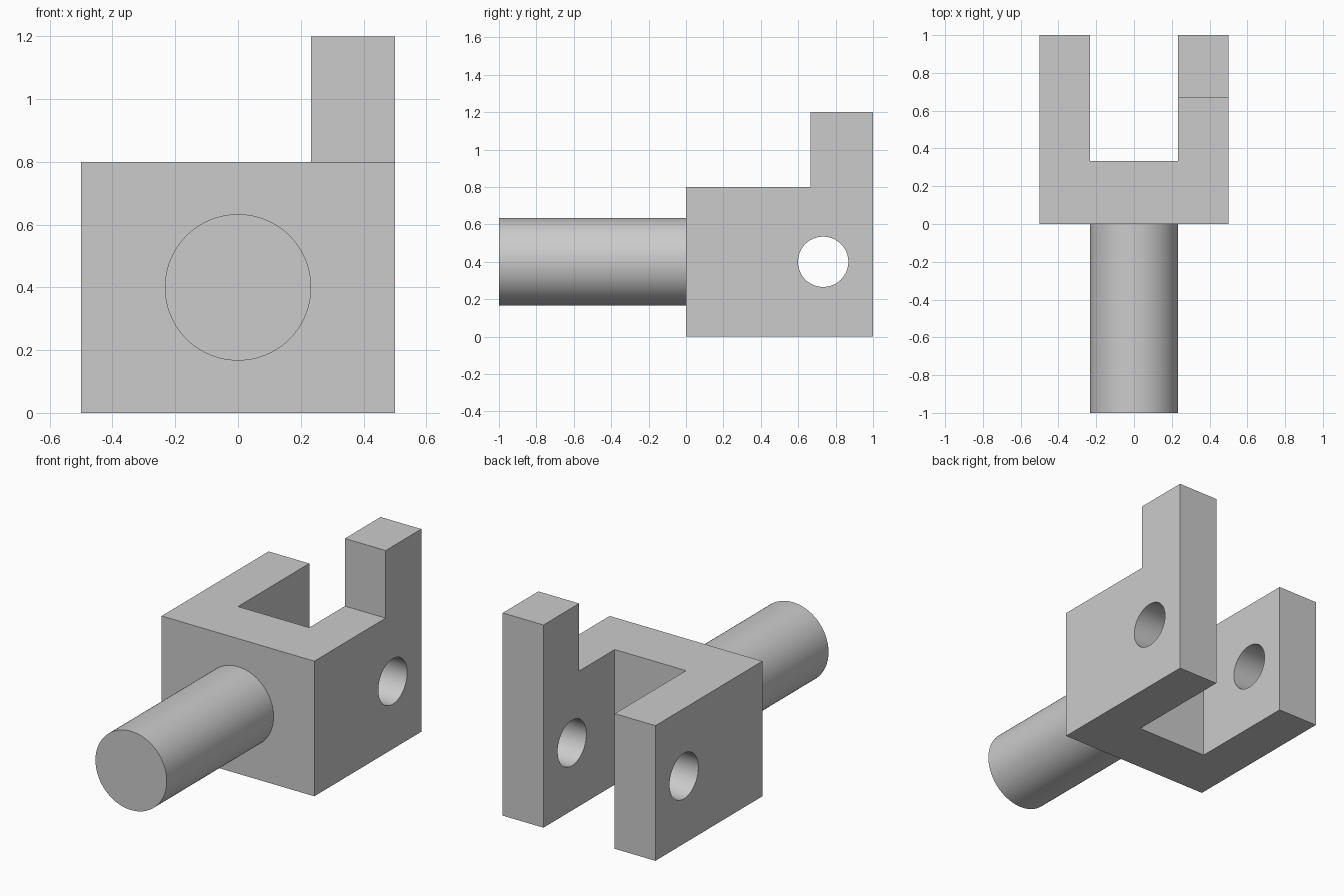
import bpy, bmesh
from math import pi, radians
from mathutils import Matrix

cube = bpy.data.objects.get("Cube")
if cube:
    bpy.data.objects.remove(cube, do_unlink=True)

HALF, SLOT = 0.5, 0.2333      # half width of block and of slot
HEIGHT, TALL = 0.8, 1.2       # block height, raised arm height
SLOT_Y, STEP_Y = 0.3333, 0.6667
AXIS_Z = HEIGHT / 2

steel = bpy.data.materials.new("plain_grey")
steel.use_nodes = True
grey = (0.6, 0.6, 0.6, 1)
steel.diffuse_color = grey
steel.node_tree.nodes["Principled BSDF"].inputs["Base Color"].default_value = grey


def make_object(name, bm):
    bmesh.ops.recalc_face_normals(bm, faces=bm.faces)
    mesh = bpy.data.meshes.new(name)
    bm.to_mesh(mesh)
    bm.free()
    obj = bpy.data.objects.new(name, mesh)
    bpy.context.collection.objects.link(obj)
    mesh.materials.append(steel)
    return obj


def make_cylinder(name, radius, length, centre, axis):
    bm = bmesh.new()
    turn = Matrix.Rotation(pi / 2, 4, axis)
    bmesh.ops.create_cone(bm, cap_ends=True, segments=96, radius1=radius,
                          radius2=radius, depth=length,
                          matrix=Matrix.Translation(centre) @ turn)
    return make_object(name, bm)


def smooth(obj):
    bpy.ops.object.select_all(action='DESELECT')
    obj.select_set(True)
    bpy.context.view_layer.objects.active = obj
    bpy.ops.object.shade_smooth_by_angle(angle=radians(30))


# Fork: U-shaped plan pulled up, then the end of the left arm pulled higher
bm = bmesh.new()
plan = [(-HALF, 0), (HALF, 0), (HALF, STEP_Y), (SLOT, STEP_Y),
        (SLOT, SLOT_Y), (-SLOT, SLOT_Y), (-SLOT, 1), (-HALF, 1)]
verts = [bm.verts.new((x, y, 0)) for x, y in plan]
tip = [bm.verts.new((x, 1, 0)) for x in (HALF, SLOT)]
bm.faces.new(verts)
bm.faces.new([verts[3], verts[2], *tip])
result = bmesh.ops.extrude_face_region(bm, geom=bm.faces[:], use_keep_orig=True)
raised = [g for g in result["geom"] if isinstance(g, bmesh.types.BMVert)]
bmesh.ops.translate(bm, verts=raised, vec=(0, 0, HEIGHT))
arm_top = [f for f in bm.faces if all(v.co.z > AXIS_Z and v.co.x > 0
                                      and v.co.y > SLOT_Y + 0.1 for v in f.verts)]
pulled = bmesh.ops.extrude_discrete_faces(bm, faces=arm_top)["faces"]
bmesh.ops.translate(bm, verts=pulled[0].verts[:], vec=(0, 0, TALL - HEIGHT))
fork = make_object("fork", bm)

# Pin hole through both arms
cutter = make_cylinder("pin_hole_cutter", 0.1345, 1.4, (0, 0.7333, AXIS_Z), 'Y')
cutter.hide_render = True
smooth(cutter)
cut = fork.modifiers.new("pin_hole", 'BOOLEAN')
cut.operation = 'DIFFERENCE'
cut.solver = 'EXACT'
cut.object = cutter
bpy.context.view_layer.objects.active = fork
bpy.ops.object.modifier_apply(modifier=cut.name)
bpy.data.objects.remove(cutter, do_unlink=True)
smooth(fork)

# Round shaft, seated slightly into the fork
seat = 0.02
shaft = make_cylinder("shaft", SLOT, 1 + seat, (0, (seat - 1) / 2, AXIS_Z), 'X')
smooth(shaft)
